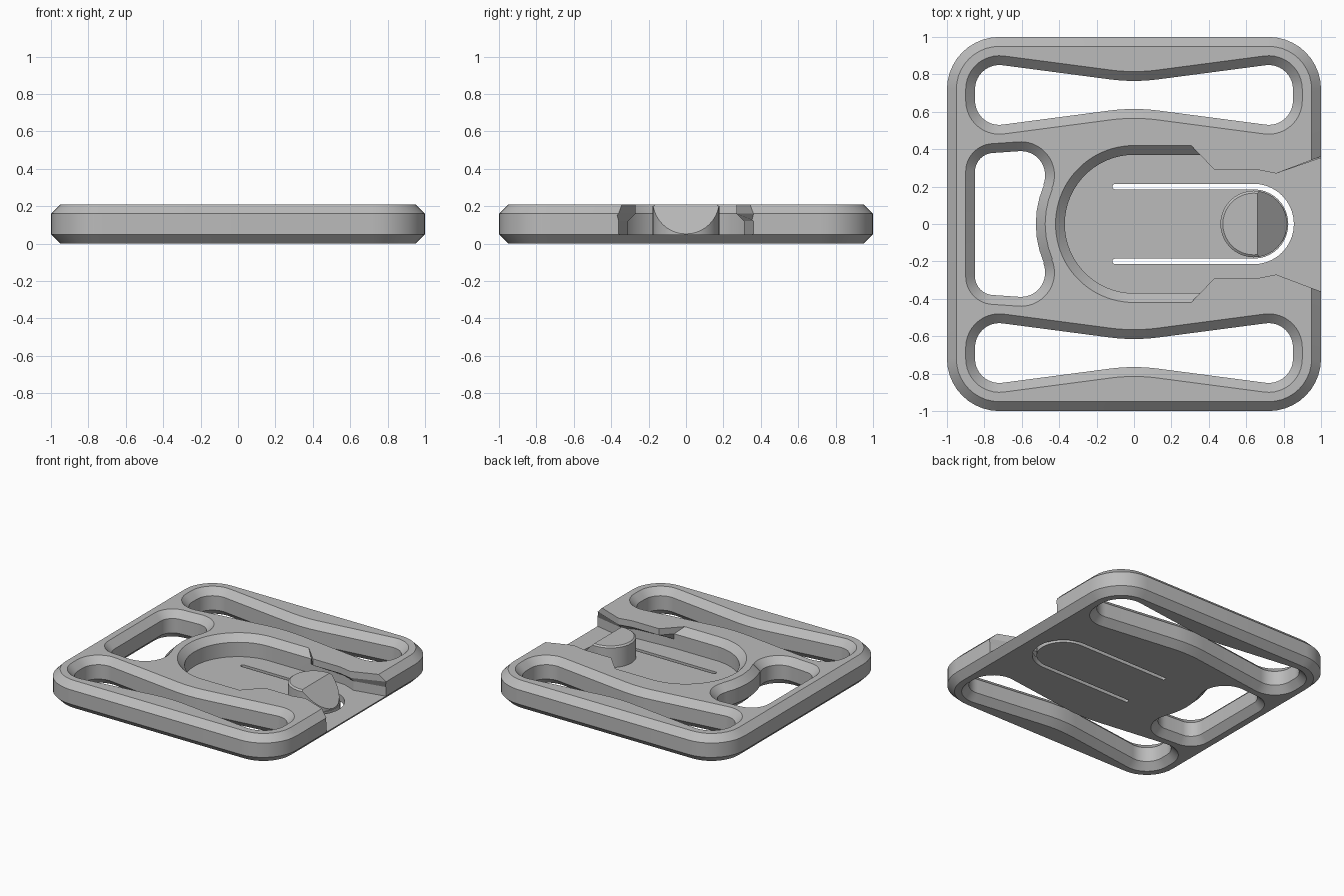
import bpy, bmesh
from math import cos, sin, radians

cube = bpy.data.objects.get("Cube")
if cube:
    bpy.data.objects.remove(cube)

grey = bpy.data.materials.new("matte_grey")
grey.use_nodes = True
grey.diffuse_color = (0.5, 0.5, 0.5, 1)
grey.node_tree.nodes["Principled BSDF"].inputs["Base Color"].default_value = (0.5, 0.5, 0.5, 1)


def outline(arcs, d=0.0, step=9):
    """Counter-clockwise outline of arcs (cx, cy, r, start, end), grown by d."""
    pts = []
    for cx, cy, r, a0, a1 in arcs:
        r += d if a1 > a0 else -d
        n = max(6, round(abs(a1 - a0) / step))
        for i in range(n + 1):
            a = radians(a0 + (a1 - a0) * i / n)
            pts.append((cx + r * cos(a), cy + r * sin(a)))
    return pts


def loft(name, levels):
    """Solid through (z, outline) levels with equal point counts."""
    bm = bmesh.new()
    rings = [[bm.verts.new((x, y, z)) for x, y in pts] for z, pts in levels]
    n = len(rings[0])
    for low, high in zip(rings, rings[1:]):
        for i in range(n):
            j = (i + 1) % n
            bm.faces.new((low[i], low[j], high[j], high[i]))
    bm.faces.new(rings[0][::-1])
    bm.faces.new(rings[-1])
    bmesh.ops.recalc_face_normals(bm, faces=bm.faces)
    me = bpy.data.meshes.new(name)
    bm.to_mesh(me)
    bm.free()
    me.materials.append(grey)
    ob = bpy.data.objects.new(name, me)
    bpy.context.collection.objects.link(ob)
    return ob


def activate(ob):
    bpy.ops.object.select_all(action="DESELECT")
    ob.select_set(True)
    bpy.context.view_layer.objects.active = ob


def cut(target, cutter):
    cutter.hide_render = True
    activate(target)
    mod = target.modifiers.new("cut", "BOOLEAN")
    mod.operation = "DIFFERENCE"
    mod.solver = "EXACT"
    mod.object = cutter
    bpy.ops.object.modifier_apply(modifier=mod.name)
    bpy.data.objects.remove(cutter)


TOP, FLOOR, SHOULDER, BEVEL = 0.21, 0.05, 0.16, 0.05

# Rounded square plate, chamfered above and below
corners = [(0.72, -0.72, 0.28, -90, 0), (0.72, 0.72, 0.28, 0, 90),
           (-0.72, 0.72, 0.28, 90, 180), (-0.72, -0.72, 0.28, 180, 270)]
plate = loft("base_plate", [(z, outline(corners, d)) for z, d in
             ((0, -BEVEL), (FLOOR, 0), (SHOULDER, 0), (TOP, -BEVEL))])


def cut_hole(arcs):
    e = 0.01
    cut(plate, loft("hole_cutter", [(z, outline(arcs, d)) for z, d in
        ((-e, BEVEL + e), (FLOOR, 0), (SHOULDER, 0), (TOP + e, BEVEL + e))]))


# Waisted strap slots at the back and front
t = 7.5
for s in (1, -1):
    far, near = (0.72, 0.66) if s > 0 else (-0.66, -0.72)
    high, low = (0.765, 0.615) if s > 0 else (-0.615, -0.765)
    cut_hole([(0.72, near, 0.13, -90 - t, 0), (0.72, far, 0.13, 0, 90 + t),
              (0, high + 1, 1, -90 + t, -90 - t),
              (-0.72, far, 0.13, 90 - t, 180), (-0.72, near, 0.13, 180, 270 + t),
              (0, low - 1, 1, 90 + t, 90 - t)])

# Side slot wrapping round the pocket
w = 23.3
cut_hole([(0, 0, 0.525, 180 + w, 180 - w), (-0.605, 0.26, 0.13, -w, 90 + t),
          (-0.75, 0.28, 0.1, 90 + t, 180), (-0.75, -0.28, 0.1, 180, 270 - t),
          (-0.605, -0.26, 0.13, 270 - t, 360 + w)])


# Round pocket with an undercut entry channel opening on the side
def pocket(r, edge):
    return (outline([(0, 0, r, 90, 270)], step=6)
            + [(x, -y) for x, y in edge] + edge[::-1])


lower = [(0.36, 0.37), (0.43, 0.365), (0.66, 0.35), (0.76, 0.31), (1.05, 0.37)]
lip = [(0.43, 0.29), (0.66, 0.29), (0.76, 0.27), (1.05, 0.38)]
middle = pocket(0.37, [(0.36, 0.37)] + lip)
mouth = pocket(0.42, [(0.305, 0.42)] + lip)
cut(plate, loft("pocket_cutter", [(FLOOR, pocket(0.37, lower)), (0.12, pocket(0.37, lower)),
                                  (SHOULDER, middle), (TOP, mouth), (TOP + 0.05, mouth)]))

# U-shaped slit that frees the spring tongue
slit = outline([(0.64, 0, 0.215, -90, 90), (-0.1, 0.2, 0.015, 90, 270),
                (0.64, 0, 0.185, 90, -90), (-0.1, -0.2, 0.015, 90, 270)])
cut(plate, loft("slit_cutter", [(-0.02, slit), (0.1, slit)]))

# Round catch on the tongue, with a ramp towards the channel opening
button = loft("catch_button", [(z, outline([(0.64, 0, r, 0, 351)])) for z, r in
              ((0.04, 0.178), (0.2, 0.178), (TOP, 0.165))])
bm = bmesh.new()
bm.from_mesh(button.data)
res = bmesh.ops.bisect_plane(bm, geom=bm.verts[:] + bm.edges[:] + bm.faces[:],
                             plane_co=(0.66, 0, TOP), plane_no=(1, 0, 1), clear_outer=True)
bmesh.ops.holes_fill(bm, edges=[g for g in res["geom_cut"] if isinstance(g, bmesh.types.BMEdge)])
bmesh.ops.recalc_face_normals(bm, faces=bm.faces)
bm.to_mesh(button.data)
bm.free()

for ob in (plate, button):
    activate(ob)
    bpy.ops.object.shade_smooth_by_angle(angle=radians(25))
